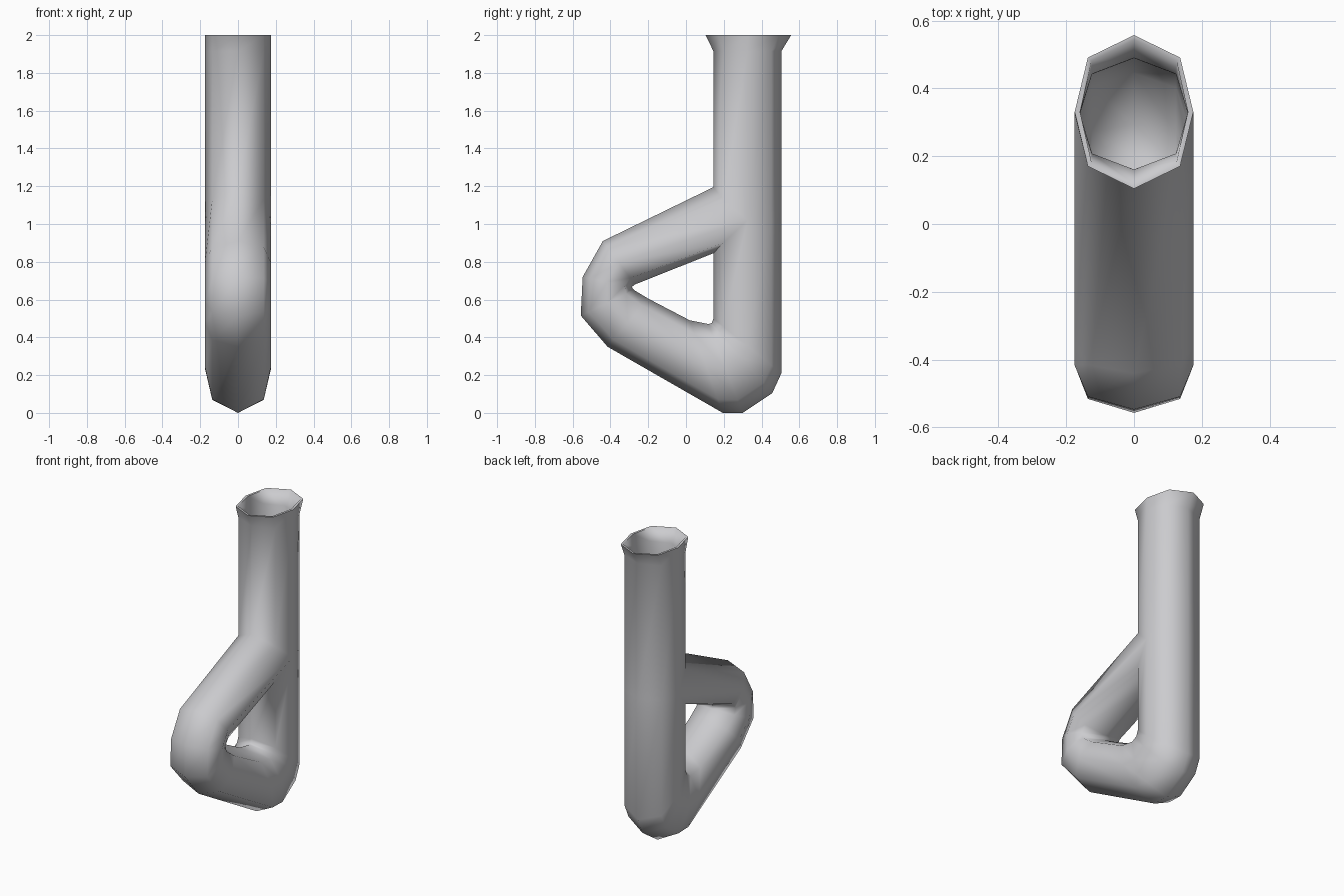
import bpy
import bmesh
from math import sin, cos, radians, pi
from mathutils import Vector

cube = bpy.data.objects.get("Cube")
if cube:
    bpy.data.objects.remove(cube)

HALF_WIDTH = 0.175
SIDES = 8


def ring(outer, inner):
    """Eight-sided section between an outer and an inner point in the yz plane."""
    p, q = Vector((0, *outer)), Vector((0, *inner))
    points = []
    for k in range(SIDES):
        a = 2 * pi * k / SIDES
        v = (p + q) / 2 + (p - q) / 2 * cos(a)
        v.x = HALF_WIDTH * sin(a) * (1.1 if k % 2 else 1)
        points.append(v)
    return points


def junction(corner_z, front_z):
    """Upright section whose front half follows one side of the branch opening."""
    points = ring((0.505, 1.02), (0.145, 1.02))
    points[3].z = points[5].z = corner_z
    points[4].z = front_z
    return points


def skin(bm, rings):
    """Join neighbouring sections with quads."""
    loops = [[bm.verts.new(p) for p in r] for r in rings]
    for a, b in zip(loops, loops[1:]):
        for k in range(SIDES):
            n = (k + 1) % SIDES
            bm.faces.new((a[k], a[n], b[n], b[k]))


# Sections above and below the opening, and the branch end that fills it
upper = junction(1.13, 1.195)
lower = junction(0.90, 0.845)
branch_end = [upper[4], upper[3], upper[2], lower[3],
              lower[4], lower[5], upper[6], upper[5]]

# Flared mouth and upright neck
neck = [ring((0.557, 2.0), (0.104, 2.0)),
        ring((0.505, 1.915), (0.145, 1.915)),
        upper]

# Lower upright, bottom bend, front bend and the return branch
bends = [((0.505, 0.21), (0.145, 0.50)),
         ((0.457, 0.105), (0.137, 0.477)),
         ((0.30, 0.0), (0.12, 0.47)),
         ((0.195, 0.0), (0.02, 0.49)),
         ((-0.415, 0.35), (-0.20, 0.605)),
         ((-0.557, 0.515), (-0.275, 0.65)),
         ((-0.547, 0.72), (-0.287, 0.667)),
         ((-0.44, 0.91), (-0.27, 0.68))]
loop = [lower] + [ring(p, q) for p, q in bends] + [branch_end]

bm = bmesh.new()
skin(bm, neck)
skin(bm, loop)
bmesh.ops.remove_doubles(bm, verts=bm.verts, dist=0.0005)
mesh = bpy.data.meshes.new("looped_pipe")
bm.to_mesh(mesh)
bm.free()
pipe = bpy.data.objects.new("looped_pipe", mesh)
bpy.context.collection.objects.link(pipe)

# Plain grey finish
grey = bpy.data.materials.new("pale_grey")
grey.use_nodes = True
colour = (0.6, 0.6, 0.62, 1)
grey.diffuse_color = colour
grey.node_tree.nodes["Principled BSDF"].inputs["Base Color"].default_value = colour
mesh.materials.append(grey)

# Wall thickness, then a level rim
bpy.ops.object.select_all(action="DESELECT")
pipe.select_set(True)
bpy.context.view_layer.objects.active = pipe
wall = pipe.modifiers.new("wall", "SOLIDIFY")
wall.thickness = 0.016
wall.offset = -1
bpy.ops.object.modifier_apply(modifier=wall.name)
for v in pipe.data.vertices:
    v.co.z = min(v.co.z, 2.0)
bpy.ops.object.shade_smooth_by_angle(angle=radians(80))
